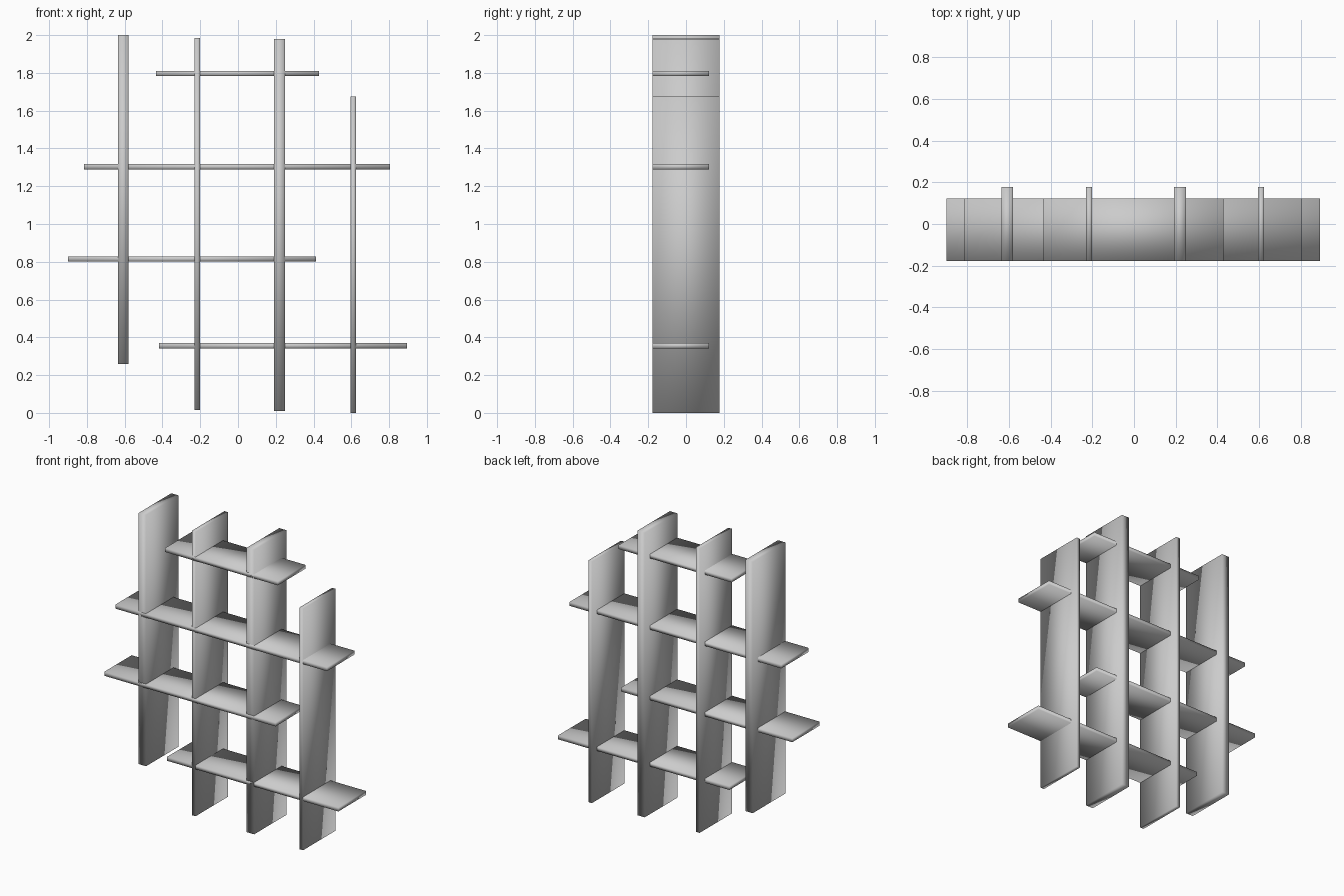
import bpy
import bmesh
from mathutils import Matrix, Vector

cube = bpy.data.objects.get("Cube")
if cube:
    bpy.data.objects.remove(cube, do_unlink=True)

# Single grey finish
grey = bpy.data.materials.new("plain_grey")
grey.use_nodes = True
colour = (0.6, 0.6, 0.6, 1)
grey.diffuse_color = colour
grey.node_tree.nodes["Principled BSDF"].inputs["Base Color"].default_value = colour


def board(name, x, y, z):
    """Softly shaded board spanning the given (low, high) ranges."""
    low, high = (Vector(corner) for corner in zip(x, y, z))
    bm = bmesh.new()
    place = Matrix.Translation((low + high) / 2) @ Matrix.Diagonal((*(high - low), 1))
    bmesh.ops.create_cube(bm, size=1, matrix=place)
    for face in bm.faces:
        face.smooth = True
    mesh = bpy.data.meshes.new(name)
    bm.to_mesh(mesh)
    bm.free()
    mesh.materials.append(grey)
    bpy.context.collection.objects.link(bpy.data.objects.new(name, mesh))


FRONT, POST_BACK, SHELF_BACK = -0.178, 0.178, 0.122
SHELF_THICKNESS = 0.028

# Upright boards: centre x, thickness, bottom, top
uprights = {
    "upright_far_right": (-0.608, 0.056, 0.26, 2.0),
    "upright_mid_right": (-0.215, 0.029, 0.015, 1.985),
    "upright_mid_left": (0.22, 0.057, 0.01, 1.98),
    "upright_far_left": (0.61, 0.027, 0.0, 1.675),
}
for name, (x, thick, bottom, top) in uprights.items():
    board(name, (x - thick / 2, x + thick / 2), (FRONT, POST_BACK), (bottom, top))

# Shelves crossing the uprights: right end, left end, centre height
shelves = {
    "shelf_top": (-0.434, 0.43, 1.797),
    "shelf_upper": (-0.815, 0.806, 1.303),
    "shelf_lower": (-0.9, 0.412, 0.815),
    "shelf_bottom": (-0.418, 0.894, 0.355),
}
for name, (right, left, z) in shelves.items():
    board(name, (right, left), (FRONT, SHELF_BACK),
          (z - SHELF_THICKNESS / 2, z + SHELF_THICKNESS / 2))
